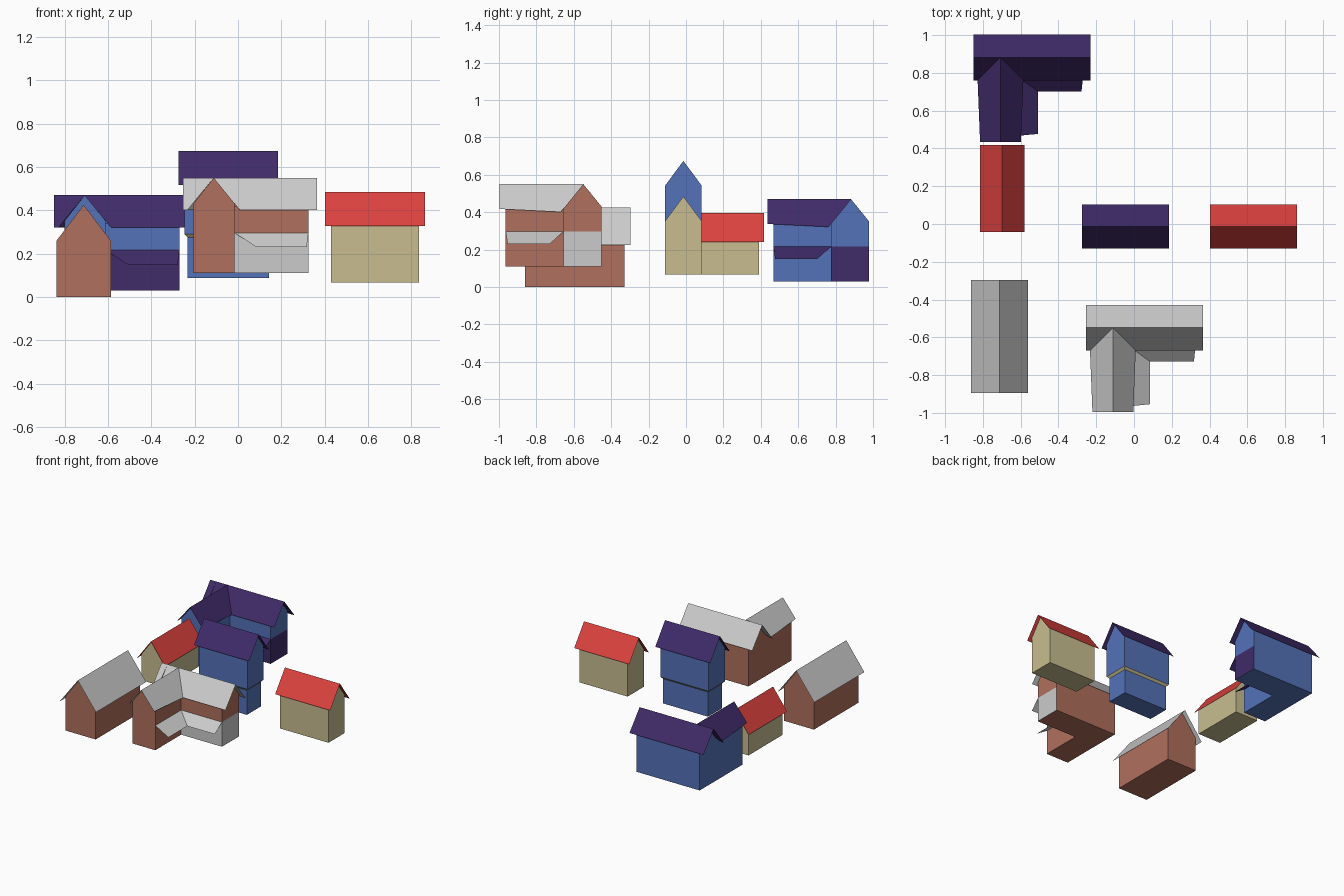
import bpy
from mathutils import Matrix

if "Cube" in bpy.data.objects:
    bpy.data.objects.remove(bpy.data.objects["Cube"])


def material(name, rgb):
    m = bpy.data.materials.new(name)
    m.diffuse_color = (*rgb, 1)
    m.use_nodes = True
    m.node_tree.nodes["Principled BSDF"].inputs["Base Color"].default_value = m.diffuse_color
    return m


RED = material("red_roof", (0.72, 0.055, 0.05))
CREAM = material("cream_wall", (0.58, 0.51, 0.28))
BLUE = material("blue_wall", (0.09, 0.17, 0.49))
PURPLE = material("purple_roof", (0.05, 0.024, 0.14))
BROWN = material("brown_wall", (0.43, 0.16, 0.11))


def build(name, faces, mat, move, turn=0):
    """Make one flat-faced object from a list of point loops."""
    me = bpy.data.meshes.new(name)
    verts, index, polys = [], {}, []
    for f in faces:
        loop = []
        for p in f:
            k = tuple(round(c, 4) for c in p)
            if k not in index:
                index[k] = len(verts)
                verts.append(k)
            loop.append(index[k])
        polys.append(loop)
    me.from_pydata(verts, [], polys)
    me.transform(Matrix.Translation(move) @ Matrix.Rotation(turn, 4, 'Z'))
    if mat:
        me.materials.append(mat)
    ob = bpy.data.objects.new(name, me)
    bpy.context.collection.objects.link(ob)
    return ob


def ring(a, b, z):
    return [(-a, -b, z), (a, -b, z), (a, b, z), (-a, b, z)]


def skirt(low, high):
    return [[low[i], low[(i + 1) % 4], high[(i + 1) % 4], high[i]] for i in range(4)]


def gable_house(name, wall_mat, roof_mat, move, turn, base, ridge, drop,
                wall, roof):
    """Ridge runs along local x; wall and roof are half sizes (length, width)."""
    a, b = wall
    A, B = roof
    eave = ridge - drop * b / B
    low, high = ring(a, b, base), ring(a, b, eave)
    sides = skirt(low, high)
    sides[1].insert(3, (a, 0, ridge))      # gable peaks
    sides[3].insert(3, (-a, 0, ridge))
    build(name + "_walls", sides + [low[::-1]], wall_mat, move, turn)
    planes = [[(-A, -B, ridge - drop), (A, -B, ridge - drop), (A, 0, ridge), (-A, 0, ridge)],
              [(A, B, ridge - drop), (-A, B, ridge - drop), (-A, 0, ridge), (A, 0, ridge)]]
    build(name + "_roof", planes, roof_mat, move, turn)


QUARTER = 1.5707963
small = dict(drop=0.157, wall=(0.202, 0.097), roof=(0.23, 0.117))

# Small cottages, tower upper storey and large barn
gable_house("tall_cottage", CREAM, RED, (0.632, -0.014, 0), 0, 0.068, 0.484, **small)
gable_house("low_cottage", CREAM, RED, (-0.698, 0.187, 0), QUARTER, 0.068, 0.397, **small)
gable_house("tower_upper", BLUE, PURPLE, (-0.045, -0.014, 0), 0, 0.29, 0.674, **small)
gable_house("barn", BROWN, None, (-0.712, -0.596, 0), QUARTER, 0.0, 0.425,
            0.2, (0.266, 0.126), (0.3, 0.152))

# Tower lower storey and the sloped ledge beneath the overhang
low, mid, top = ring(0.187, 0.083, 0.088), ring(0.187, 0.083, 0.274), ring(0.202, 0.097, 0.29)
build("tower_lower_walls", skirt(low, mid) + [low[::-1]], BLUE, (-0.045, -0.014, 0))
build("tower_ledge", skirt(mid, top), CREAM, (-0.045, -0.014, 0))


def corner_house(name, wall_mat, roof_mat, move):
    """L-shaped house; origin is where the ridges meet, z = 0 at its base."""
    L, R, W = -0.093, 0.437, 0.096         # left wall, right wall, wing right wall
    F, B, N = -0.107, 0.097, -0.415        # main front, back, wing front
    ridge, slope, mid = 0.44, 1.23, 0.186
    ef, eb, ew = ridge + slope * F, ridge - slope * B, ridge - slope * W
    walls = [
        [(R, B, 0), (L, B, 0), (L, B, eb), (R, B, eb)],                        # back
        [(L, B, 0), (L, N, 0), (L, N, ew), (L, F, ew), (L, 0, ridge), (L, B, eb)],
        [(L, N, 0), (W, N, 0), (W, N, ew), (0, N, ridge), (L, N, ew)],         # wing gable
        [(W, N, 0), (W, F, 0), (W, F, ew), (W, N, ew)],
        [(W, F, mid), (R, F, mid), (R, F, ef), (W, F, ef)],                    # upper front
        [(R, F, mid), (R, B, mid), (R, B, eb), (R, 0, ridge), (R, F, ef)],     # upper end
        [(L, N, 0), (L, F, 0), (W, F, 0), (W, N, 0)],                          # floor
        [(L, F, 0), (L, B, 0), (R, B, 0), (R, F, 0)],
    ]
    build(name + "_walls", walls, wall_mat, move)
    build(name + "_lower_walls", [
        [(W, F, 0), (R, F, 0), (R, F, mid), (W, F, mid)],
        [(R, F, 0), (R, B, 0), (R, B, mid), (R, F, mid)]], roof_mat, move)
    # Cross roof with tapering wing eaves
    e, t = 0.121, 0.108
    ze, zt = ridge - slope * e, ridge - slope * t
    x0, x1, n = -0.142, 0.477, -0.447
    build(name + "_roof", [
        [(x1, e, ze), (x0, e, ze), (x0, 0, ridge), (0, 0, ridge), (x1, 0, ridge)],
        [(e, -e, ze), (x1, -e, ze), (x1, 0, ridge), (0, 0, ridge)],
        [(x0, -e, ze), (-e, -e, ze), (0, 0, ridge), (x0, 0, ridge)],
        [(t, n, zt), (e, -e, ze), (0, 0, ridge), (0, n, ridge)],
        [(-e, -e, ze), (-t, n, zt), (0, n, ridge), (0, 0, ridge)]], roof_mat, move)
    # Porch roof in the inner corner
    px, py, pz = 0.198, -0.18, 0.12
    build(name + "_porch_roof", [
        [(W, N, mid), (px, -0.405, pz), (px, py, pz), (W, F, mid)],
        [(W, F, mid), (px, py, pz), (R - 0.008, py, pz), (R, F, mid)]], roof_mat, move)


# The two L-shaped houses
corner_house("grey_corner_house", BROWN, None, (-0.112, -0.549, 0.11))
corner_house("purple_corner_house", BLUE, PURPLE, (-0.707, 0.882, 0.03))
